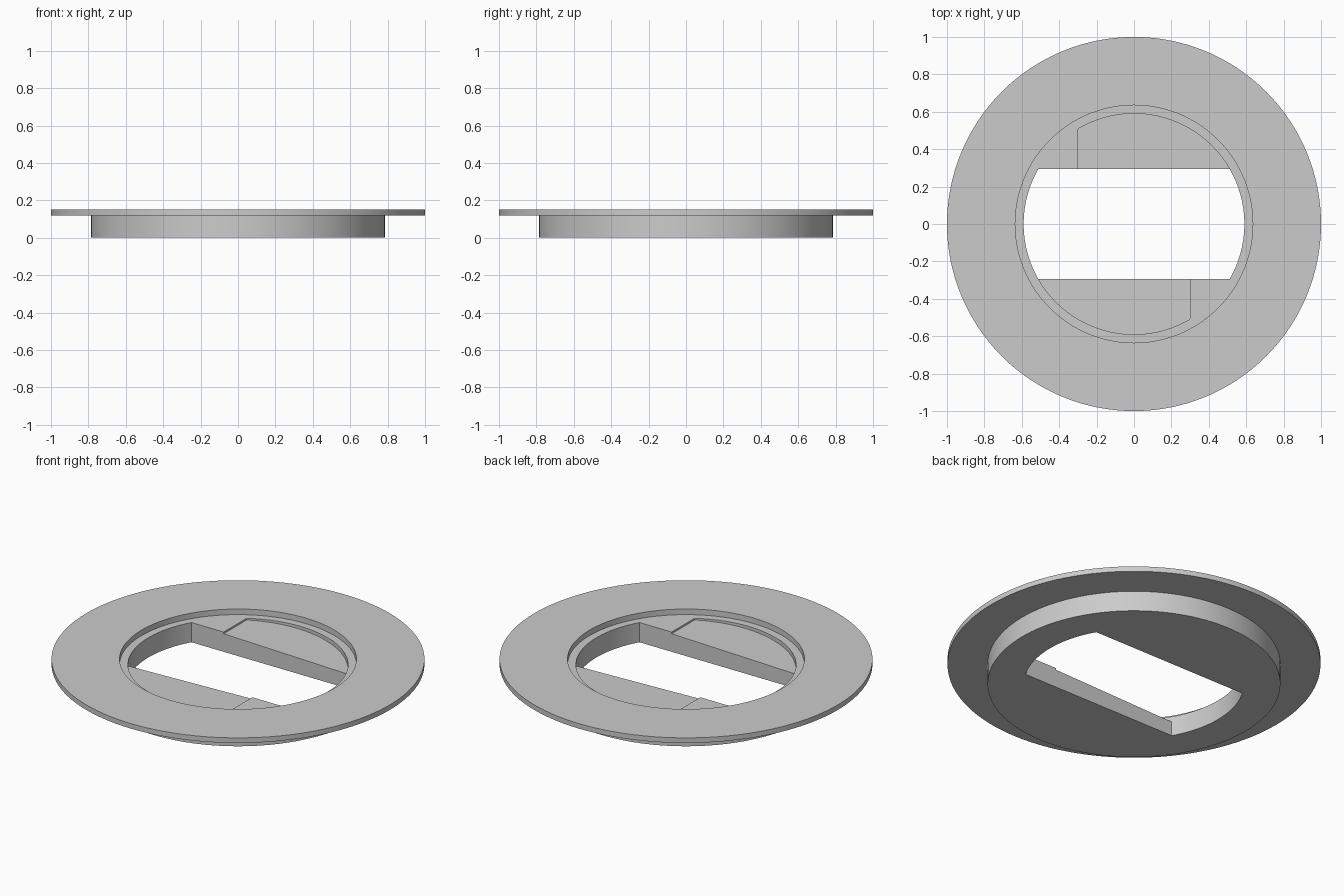
import bpy, bmesh
from math import pi, cos, sin, asin, acos, radians

cube = bpy.data.objects.get("Cube")
if cube:
    bpy.data.objects.remove(cube, do_unlink=True)

SEG = 128
HOLE_R, SLOT_Y, STEP_X = 0.59, 0.295, -0.3
TOP = 0.3

grey = bpy.data.materials.new("plain grey")
grey.use_nodes = True
colour = (0.6, 0.6, 0.6, 1)
grey.diffuse_color = colour
grey.node_tree.nodes["Principled BSDF"].inputs["Base Color"].default_value = colour


def make_object(name, bm):
    bmesh.ops.recalc_face_normals(bm, faces=bm.faces)
    mesh = bpy.data.meshes.new(name)
    bm.to_mesh(mesh)
    bm.free()
    mesh.materials.append(grey)
    obj = bpy.data.objects.new(name, mesh)
    bpy.context.collection.objects.link(obj)
    return obj


def lathe(name, profile):
    """Closed solid turned about z; its first and last rings are capped."""
    bm = bmesh.new()
    rings = [[bm.verts.new((r * cos(2 * pi * i / SEG), r * sin(2 * pi * i / SEG), z))
              for i in range(SEG)] for r, z in profile]
    for a, b in zip(rings, rings[1:]):
        for i in range(SEG):
            j = (i + 1) % SEG
            bm.faces.new((a[i], a[j], b[j], b[i]))
    bm.faces.new(rings[0])
    bm.faces.new(rings[-1])
    return make_object(name, bm)


def arc(start, end, count=48):
    return [(HOLE_R * cos(start + (end - start) * i / count),
             HOLE_R * sin(start + (end - start) * i / count)) for i in range(count + 1)]


def prism(name, outline, floor):
    """Upright solid whose floor height depends on x."""
    bm = bmesh.new()
    low = [bm.verts.new((x, y, floor(x))) for x, y in outline]
    high = [bm.verts.new((x, y, TOP)) for x, y in outline]
    bm.faces.new(low)
    bm.faces.new(high)
    for i in range(len(outline)):
        j = (i + 1) % len(outline)
        bm.faces.new((low[i], low[j], high[j], high[i]))
    return make_object(name, bm)


def cut(target, cutter):
    cutter.hide_render = True
    mod = target.modifiers.new("cut", 'BOOLEAN')
    mod.operation = 'DIFFERENCE'
    mod.solver = 'EXACT'
    mod.object = cutter
    bpy.context.view_layer.objects.active = target
    bpy.ops.object.modifier_apply(modifier=mod.name)
    bpy.data.objects.remove(cutter, do_unlink=True)


# Flanged body with a shallow round recess in the top
body = lathe("flanged_ring", [(0.785, 0), (0.785, 0.12), (1, 0.12), (1, 0.15),
                              (0.635, 0.15), (0.635, 0.117)])

# Through slot: two arcs joined by straight sides
half = asin(SLOT_Y / HOLE_R)
cut(body, prism("slot_cutter", arc(-half, half) + arc(pi - half, pi + half), lambda x: -0.1))

# Ramped shelves, one on each side of the slot, sloping away from a small step
inner_y = SLOT_Y - 0.02
pocket = arc(asin(inner_y / HOLE_R), acos(STEP_X / HOLE_R)) + [(STEP_X, inner_y)]
for side in (1, -1):
    outline = [(side * x, side * y) for x, y in pocket]
    cut(body, prism("ramp_cutter", outline,
                    lambda x: 0.107 - 0.027 * (side * x - STEP_X)))

# Smooth round walls with sharp rims
bpy.ops.object.select_all(action='DESELECT')
body.select_set(True)
bpy.context.view_layer.objects.active = body
bpy.ops.object.shade_smooth_by_angle(angle=radians(30))
